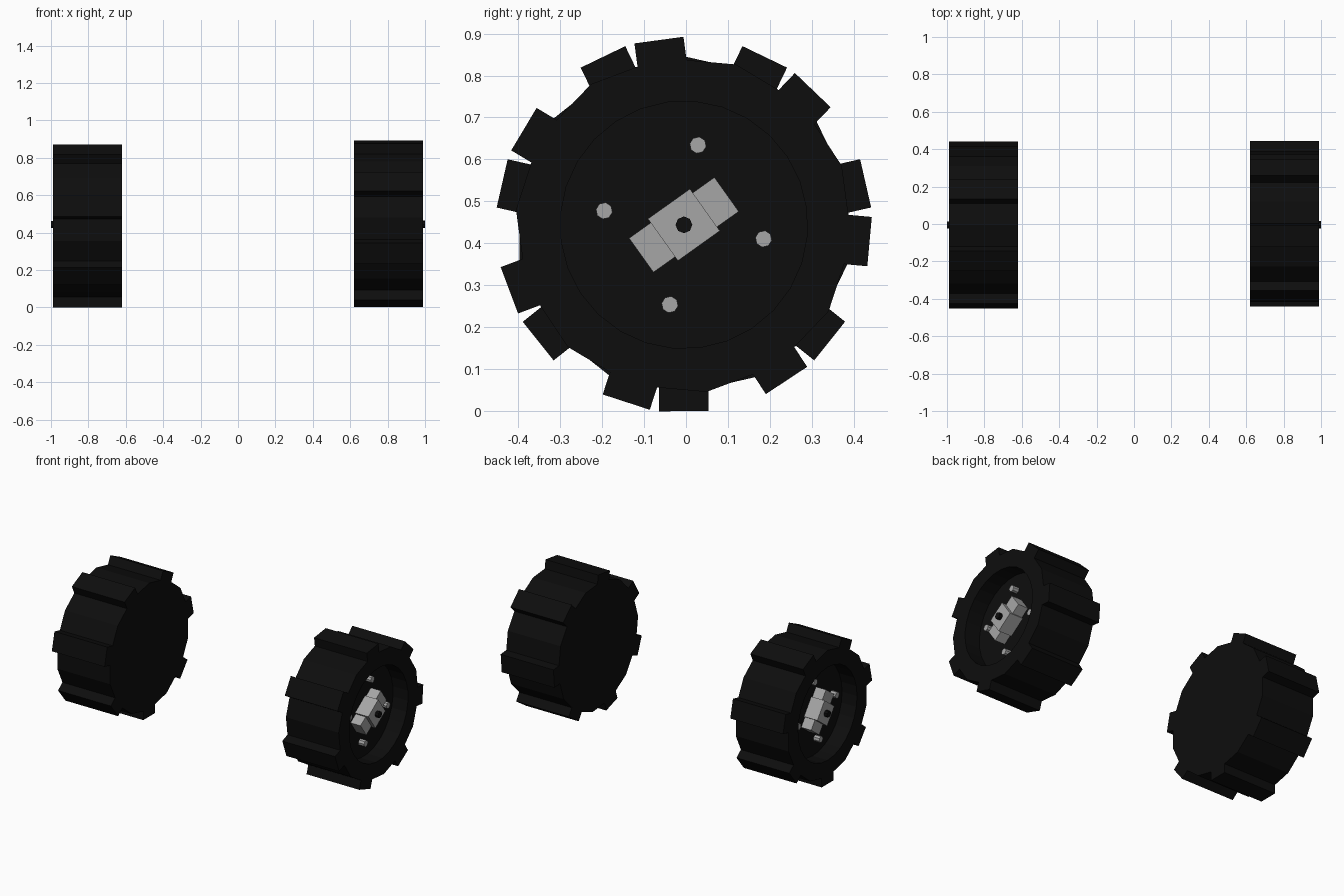
import bpy, bmesh, math
from mathutils import Matrix, Vector

if "Cube" in bpy.data.objects:
    bpy.data.objects.remove(bpy.data.objects["Cube"])

CENTRE_Y, CENTRE_Z = -0.005, 0.444
X_IN, X_OUT, X_FLOOR = 0.62, 0.99, 0.885   # inner side, outer side, recess floor
LUG_ANGLE, BOLT_ANGLE, HUB_ANGLE = 97.7, 80.0, 35.5


def material(name, v):
    m = bpy.data.materials.new(name)
    m.diffuse_color = (v, v, v, 1)
    m.use_nodes = True
    m.node_tree.nodes["Principled BSDF"].inputs["Base Color"].default_value = m.diffuse_color
    return m


black = material("black_rubber", 0.004)
grey = material("grey_metal", 0.38)


def finish(name, bm, mat, world):
    bmesh.ops.recalc_face_normals(bm, faces=bm.faces)
    me = bpy.data.meshes.new(name)
    bm.to_mesh(me)
    bm.free()
    me.materials.append(mat)
    ob = bpy.data.objects.new(name, me)
    ob.matrix_world = world
    bpy.context.collection.objects.link(ob)
    return ob


def spin(deg):
    return Matrix.Rotation(math.radians(deg), 4, 'X')


def box(bm, lo, hi, deg):
    lo, hi = Vector(lo), Vector(hi)
    m = spin(deg) @ Matrix.Translation((lo + hi) / 2) @ Matrix.Diagonal((*(hi - lo), 1))
    bmesh.ops.create_cube(bm, size=1, matrix=m)


def rod(bm, x0, x1, r, sides, place):
    m = place @ Matrix.Translation(((x0 + x1) / 2, 0, 0)) @ Matrix.Rotation(math.pi / 2, 4, 'Y')
    bmesh.ops.create_cone(bm, cap_ends=True, segments=sides, radius1=r, radius2=r,
                          depth=x1 - x0, matrix=m)


def tyre(bm):
    # 14-sided drum with a round recess in the outer side
    n = 28
    flat = math.cos(math.pi / 14)

    def ring(x, r, polygonal):
        vs = []
        for i in range(n):
            a = math.radians(LUG_ANGLE) + math.tau * i / n
            k = flat if polygonal and i % 2 else 1
            vs.append(bm.verts.new((x, r * k * math.cos(a), r * k * math.sin(a))))
        return vs

    rings = [ring(X_IN, 0.402, True), ring(X_OUT, 0.402, True),
             ring(X_OUT, 0.295, False), ring(X_FLOOR, 0.295, False)]
    for a, b in zip(rings, rings[1:]):
        for i in range(n):
            j = (i + 1) % n
            bm.faces.new((a[i], a[j], b[j], b[i]))
    bm.faces.new(rings[0])
    bm.faces.new(rings[-1])


def wheel(side, world):
    bm = bmesh.new()
    tyre(bm)
    finish(side + "_tyre", bm, black, world)

    # seven tread lugs across the full width
    bm = bmesh.new()
    for i in range(7):
        box(bm, (X_IN, 0.34, -0.059), (X_OUT, 0.4445, 0.059), LUG_ANGLE + 360 * i / 7)
    finish(side + "_tread_lugs", bm, black, world)

    # hub: square centre block and a lower, narrower bar
    bm = bmesh.new()
    box(bm, (X_FLOOR - 0.01, -0.0615, -0.0615), (0.978, 0.0615, 0.0615), HUB_ANGLE)
    finish(side + "_hub_block", bm, grey, world)
    bm = bmesh.new()
    box(bm, (X_FLOOR - 0.01, -0.125, -0.05), (0.955, 0.125, 0.05), HUB_ANGLE)
    finish(side + "_hub_bar", bm, grey, world)

    # four wheel bolts
    bm = bmesh.new()
    for i in range(4):
        place = spin(BOLT_ANGLE + 90 * i) @ Matrix.Translation((0, 0.193, 0))
        rod(bm, X_FLOOR - 0.01, 0.925, 0.02, 8, place)
    finish(side + "_bolts", bm, grey, world)

    # axle end
    bm = bmesh.new()
    rod(bm, 0.9, 1.0, 0.02, 8, Matrix.Identity(4))
    finish(side + "_axle_end", bm, black, world)


base = Matrix.Translation((0, CENTRE_Y, CENTRE_Z))
wheel("right", base)
# the other wheel is turned round and rolled slightly
wheel("left", base @ Matrix.Rotation(math.pi, 4, 'Z') @ spin(18.0))
